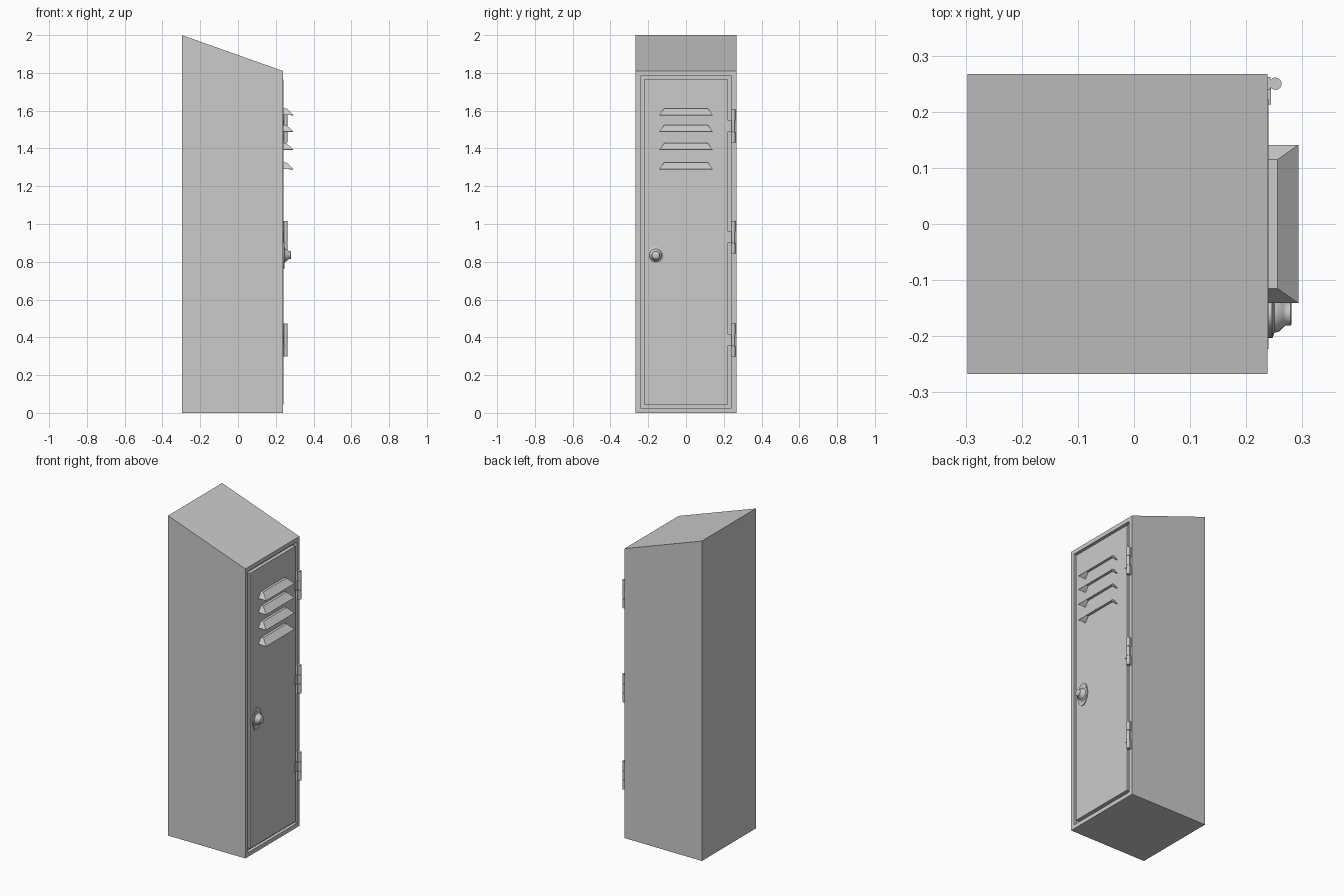
import bpy, bmesh, math
from mathutils import Matrix, Vector

if "Cube" in bpy.data.objects:
    bpy.data.objects.remove(bpy.data.objects["Cube"])

FACE = 0.238   # x of the cabinet face that carries the door


def finish(bm, name, smooth=False):
    bmesh.ops.recalc_face_normals(bm, faces=bm.faces)
    me = bpy.data.meshes.new(name)
    bm.to_mesh(me)
    bm.free()
    ob = bpy.data.objects.new(name, me)
    bpy.context.collection.objects.link(ob)
    if smooth:
        bpy.ops.object.select_all(action='DESELECT')
        ob.select_set(True)
        bpy.context.view_layer.objects.active = ob
        bpy.ops.object.shade_smooth_by_angle(angle=math.radians(35))
    return ob


def add_box(bm, lo, hi):
    lo, hi = Vector(lo), Vector(hi)
    m = Matrix.Translation((lo + hi) / 2) @ Matrix.Diagonal((*(hi - lo), 1))
    bmesh.ops.create_cube(bm, size=1, matrix=m)


def add_post(bm, x, y, z0, z1, r, seg=20):
    bmesh.ops.create_cone(bm, cap_ends=True, segments=seg, radius1=r, radius2=r,
                          depth=z1 - z0,
                          matrix=Matrix.Translation((x, y, (z0 + z1) / 2)))


# Cabinet: sloped-top prism with a shallow door recess
bm = bmesh.new()
profile = [(-0.297, 0), (FACE, 0), (FACE, 1.81), (-0.297, 2.0)]
side = bm.faces.new([bm.verts.new((x, -0.267, z)) for x, z in profile])
ext = bmesh.ops.extrude_face_region(bm, geom=[side], use_keep_orig=True)
bmesh.ops.translate(bm, vec=(0, 0.534, 0),
                    verts=[g for g in ext['geom'] if isinstance(g, bmesh.types.BMVert)])
bmesh.ops.recalc_face_normals(bm, faces=bm.faces)
front = max(bm.faces, key=lambda f: f.calc_center_median().x)
bmesh.ops.inset_region(bm, faces=[front], thickness=0.036)
bmesh.ops.inset_region(bm, faces=[front], thickness=0.0)
for v in front.verts:
    v.co.x -= 0.02
finish(bm, "cabinet_body")

# Door panel, leaving a narrow gap around it
bm = bmesh.new()
add_box(bm, (FACE - 0.02, -0.223, 0.045), (FACE + 0.002, 0.223, 1.766))
finish(bm, "door_panel")

# Louvre hoods, open underneath
for i, z in enumerate((1.578, 1.490, 1.394, 1.292)):
    bm = bmesh.new()
    section = [(FACE, 0.115, z + 0.034), (0.256, 0.115, z + 0.034),
               (0.293, 0.141, z), (FACE, 0.141, z)]
    left = [bm.verts.new((x, -y, h)) for x, y, h in section]
    right = [bm.verts.new((x, y, h)) for x, y, h in section]
    for k in range(2):
        bm.faces.new((left[k], left[k + 1], right[k + 1], right[k]))
    bm.faces.new(left)
    bm.faces.new(right)
    hood = finish(bm, f"louvre_{i + 1}")
    mod = hood.modifiers.new("thickness", 'SOLIDIFY')
    mod.thickness = 0.003
    mod.offset = -1

# Hinges: three knuckles on a pin, with a door leaf and frame leaves
for i, z in enumerate((1.518, 0.930, 0.385)):
    bm = bmesh.new()
    hx, hy = 0.252, 0.250
    add_post(bm, hx, hy, z - 0.087, z - 0.031, 0.011)
    add_post(bm, hx, hy, z - 0.029, z + 0.029, 0.010)
    add_post(bm, hx, hy, z + 0.031, z + 0.087, 0.011)
    add_post(bm, hx, hy, z - 0.085, z + 0.085, 0.005)
    add_box(bm, (FACE, 0.213, z - 0.029), (FACE + 0.006, 0.252, z + 0.029))
    for a, b in ((-0.087, -0.031), (0.031, 0.087)):
        add_box(bm, (FACE - 0.001, 0.240, z + a), (FACE + 0.005, 0.262, z + b))
    finish(bm, f"hinge_{i + 1}", smooth=True)

# Handle escutcheon: oval plate
HY, HZ = -0.16, 0.835
to_face = Matrix.Rotation(math.pi / 2, 4, 'Y')
bm = bmesh.new()
bmesh.ops.create_cone(bm, cap_ends=True, segments=40, radius1=1, radius2=1, depth=0.006,
                      matrix=Matrix.Translation((FACE + 0.004, HY, HZ))
                      @ Matrix.Diagonal((1, 0.041, 0.071, 1)) @ to_face)
finish(bm, "handle_plate", smooth=True)

# Handle knob: turned profile spun around the x axis
bm = bmesh.new()
turned = [(FACE, 0), (FACE, 0.043), (0.247, 0.043), (0.250, 0.034), (0.258, 0.032),
          (0.266, 0.024), (0.271, 0.021), (0.279, 0.021), (0.281, 0.018), (0.281, 0)]
pts = [bm.verts.new((x, HY + r, HZ)) for x, r in turned]
edges = [bm.edges.new(p) for p in zip(pts, pts[1:])]
bmesh.ops.spin(bm, geom=pts + edges, cent=(0, HY, HZ), axis=(1, 0, 0),
               angle=2 * math.pi, steps=32)
bmesh.ops.remove_doubles(bm, verts=bm.verts, dist=1e-5)
finish(bm, "handle_knob", smooth=True)
